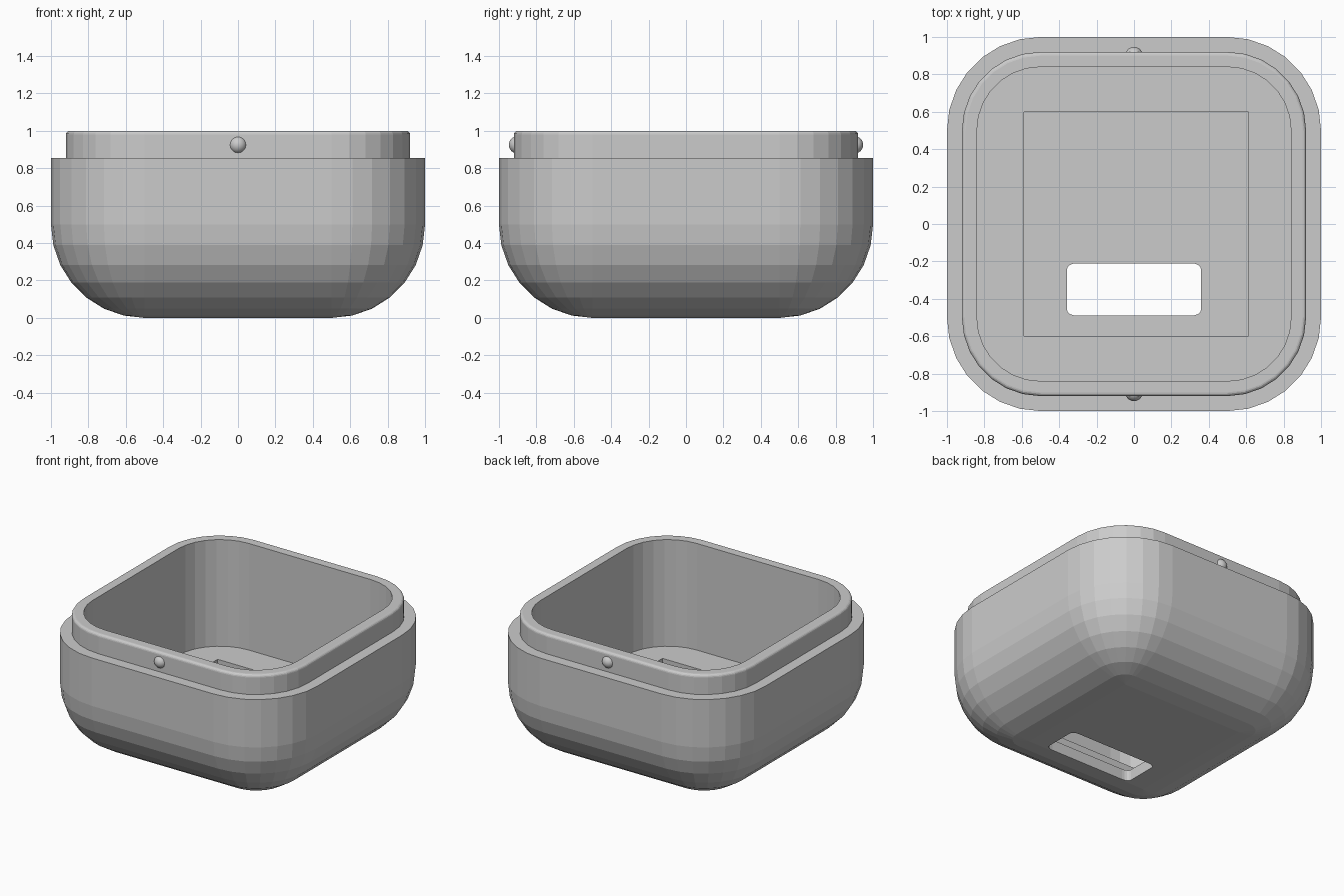
import bpy, bmesh, math

if "Cube" in bpy.data.objects:
    bpy.data.objects.remove(bpy.data.objects["Cube"])

SEG = 7          # facets per rounded corner
CORE = 0.5       # centre of every corner arc

grey = bpy.data.materials.new("light_grey")
grey.diffuse_color = (0.6, 0.6, 0.6, 1)
grey.use_nodes = True
grey.node_tree.nodes["Principled BSDF"].inputs["Base Color"].default_value = grey.diffuse_color


def ring(cx, cy, hx, hy, rx, ry, z, seg=SEG):
    """Rounded rectangle: arc centres at +-hx, +-hy with radii rx, ry."""
    pts = []
    for q, (sx, sy) in enumerate([(1, 1), (-1, 1), (-1, -1), (1, -1)]):
        for i in range(seg + 1):
            a = math.pi / 2 * (q + i / seg)
            pts.append((cx + sx * hx + rx * math.cos(a), cy + sy * hy + ry * math.sin(a), z))
    return pts


def loft(name, rings):
    """Skin a stack of rings and cap both ends."""
    bm = bmesh.new()
    loops = [[bm.verts.new(p) for p in r] for r in rings]
    n = len(loops[0])
    for a, b in zip(loops, loops[1:]):
        for i in range(n):
            j = (i + 1) % n
            bm.faces.new((a[i], a[j], b[j], b[i]))
    bm.faces.new(loops[0][::-1])
    bm.faces.new(loops[-1])
    bmesh.ops.remove_doubles(bm, verts=bm.verts, dist=1e-4)
    bmesh.ops.recalc_face_normals(bm, faces=bm.faces)
    me = bpy.data.meshes.new(name)
    bm.to_mesh(me)
    bm.free()
    me.materials.append(grey)
    ob = bpy.data.objects.new(name, me)
    bpy.context.collection.objects.link(ob)
    return ob


def cut(target, cutter):
    mod = target.modifiers.new("cut", 'BOOLEAN')
    mod.operation = 'DIFFERENCE'
    mod.solver = 'EXACT'
    mod.object = cutter
    bpy.context.view_layer.objects.active = target
    bpy.ops.object.modifier_apply(modifier=mod.name)
    bpy.data.objects.remove(cutter, do_unlink=True)


# Housing profile as (corner radius, height): rounded base, step, lip, cavity
profile = []
for i in range(SEG + 1):
    a = math.pi / 2 * i / SEG
    profile.append((0.5 * math.sin(a), 0.5 - 0.5 * math.cos(a)))
profile += [(0.5, 0.855), (0.42, 0.855)]
for i in range(5):
    a = math.pi / 2 * i / 4
    profile.append((0.40 + 0.02 * math.cos(a), 0.98 + 0.02 * math.sin(a)))
profile += [(0.34, 1.0), (0.34, 0.21)]
housing = loft("housing", [ring(0, 0, CORE, CORE, r, r, z) for r, z in profile])

# Square recess in the cavity floor
cut(housing, loft("recess_cutter",
                  [ring(0.013, 0, 0.6, 0.6, 0, 0, z) for z in (0.08, 0.5)]))

# Rounded slot through the base
cut(housing, loft("slot_cutter",
                  [ring(0, -0.35, 0.305, 0.11, 0.053, 0.03, z, 4) for z in (-0.2, 0.15)]))

# Snap bumps on the front and back of the lip
for name, s in (("front_bump", -1), ("back_bump", 1)):
    bpy.ops.mesh.primitive_uv_sphere_add(segments=24, ring_count=12, radius=0.047,
                                         location=(0, s * 0.9, 0.925))
    bump = bpy.context.object
    bump.name = name
    bump.data.materials.append(grey)
    bpy.ops.object.shade_smooth()
